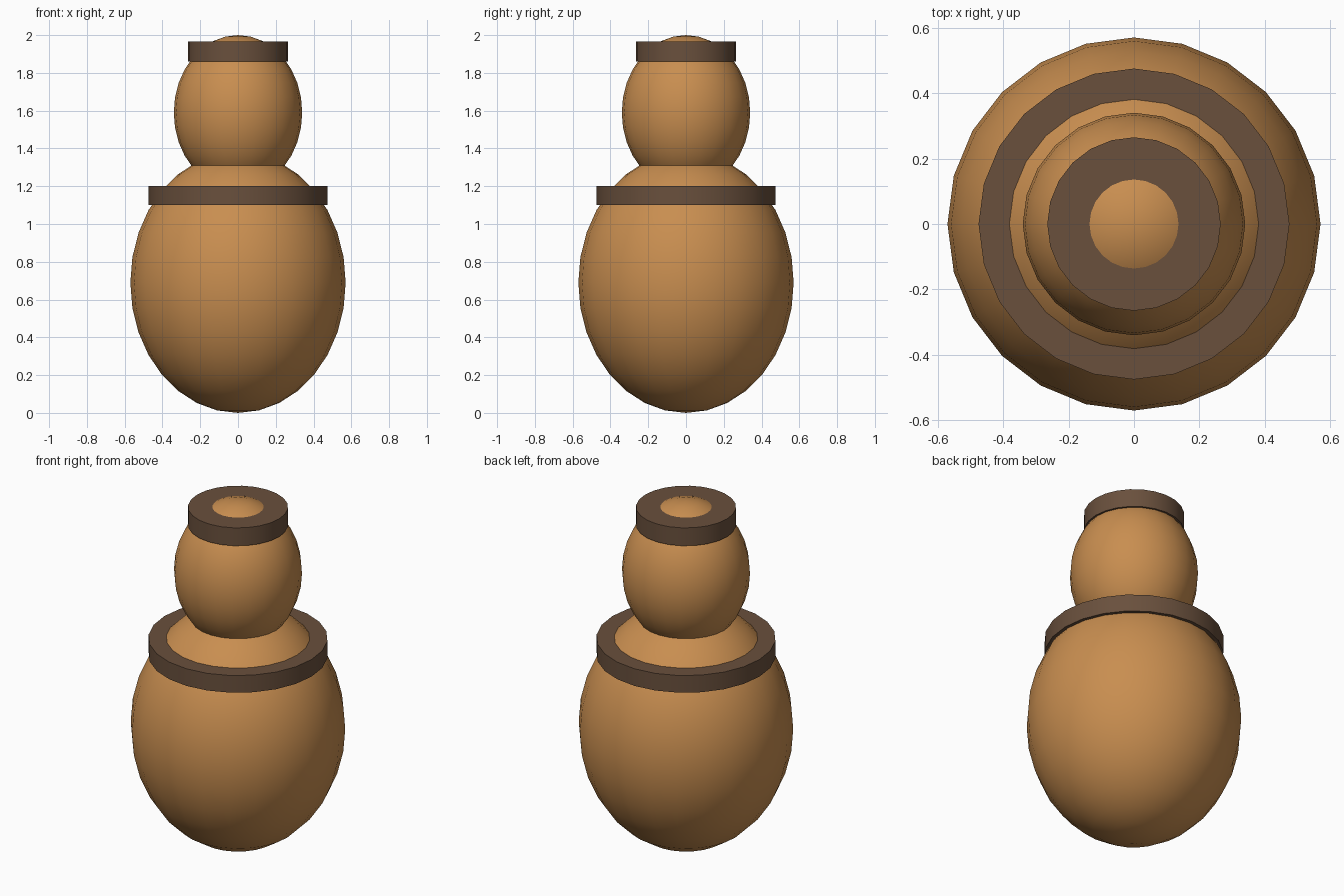
import bpy, math

if "Cube" in bpy.data.objects:
    bpy.data.objects.remove(bpy.data.objects["Cube"])


def material(name, colour):
    m = bpy.data.materials.new(name)
    m.diffuse_color = (*colour, 1.0)
    m.use_nodes = True
    m.node_tree.nodes["Principled BSDF"].inputs["Base Color"].default_value = m.diffuse_color
    return m


tan = material("tan", (0.58, 0.27, 0.08))
brown = material("dark brown", (0.142, 0.080, 0.046))


def finish(name, mat, angle):
    ob = bpy.context.object
    ob.name = name
    ob.data.materials.append(mat)
    bpy.ops.object.transform_apply(location=False, rotation=False, scale=True)
    bpy.ops.object.shade_smooth_by_angle(angle=math.radians(angle))


def bulb(name, radius, z0, z1):
    bpy.ops.mesh.primitive_uv_sphere_add(segments=24, ring_count=16, radius=1,
                                         location=(0, 0, (z0 + z1) / 2))
    bpy.context.object.scale = (radius, radius, (z1 - z0) / 2)
    finish(name, tan, 60)


def band(name, radius, z0, z1):
    bpy.ops.mesh.primitive_cylinder_add(vertices=24, radius=radius, depth=z1 - z0,
                                        location=(0, 0, (z0 + z1) / 2))
    finish(name, brown, 30)


# Stacked egg-shaped bulbs
bulb("lower_body", 0.57, 0.0, 1.38)
bulb("upper_body", 0.34, 1.18, 2.0)

# Flat collars around each bulb
band("lower_collar", 0.475, 1.10, 1.20)
band("top_collar", 0.265, 1.86, 1.965)
